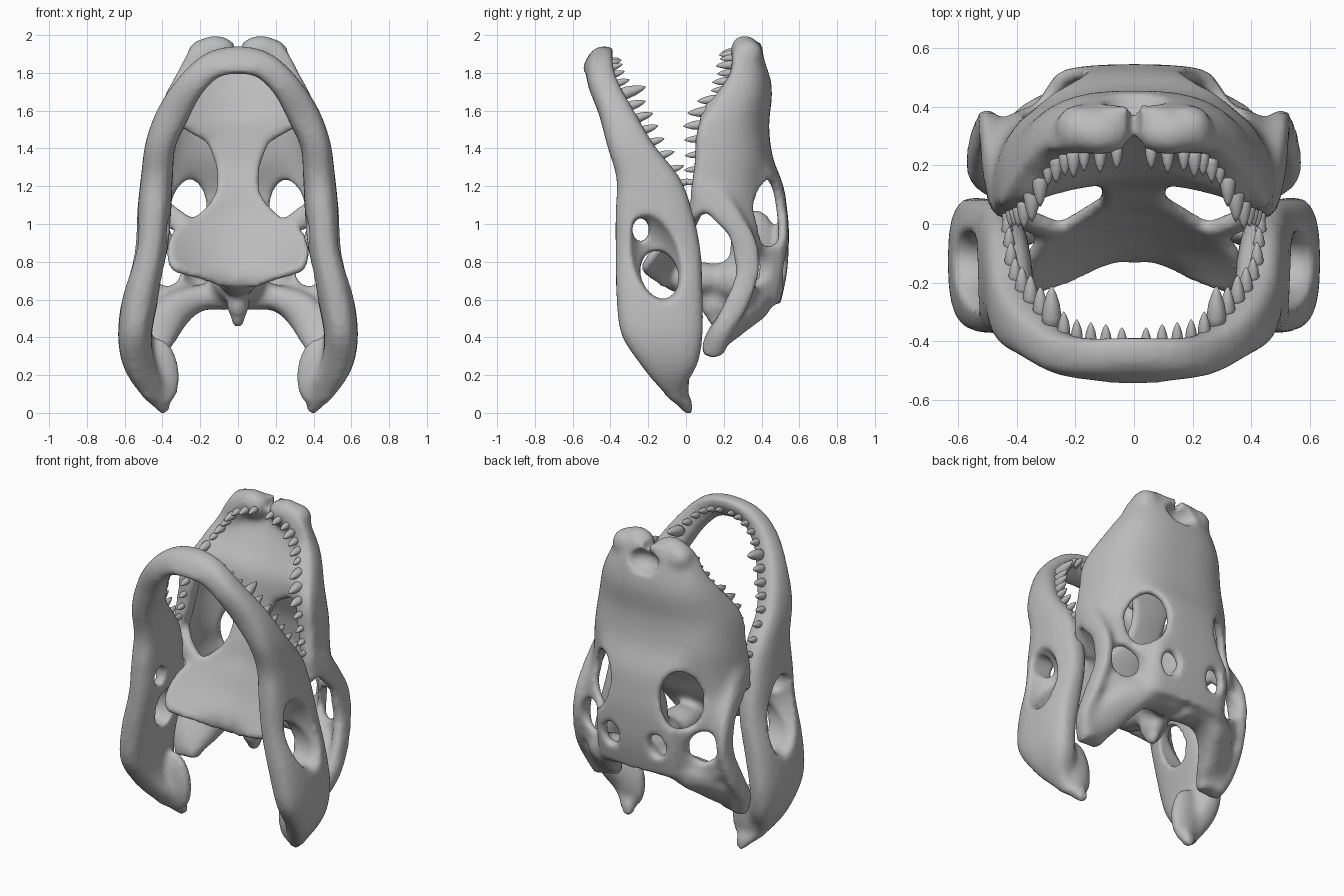
import bpy, bmesh, math
from mathutils import Vector, Matrix

if "Cube" in bpy.data.objects:
    bpy.data.objects.remove(bpy.data.objects["Cube"])

bone = bpy.data.materials.new("bone_grey")
bone.diffuse_color = (0.5, 0.5, 0.5, 1)
bone.use_nodes = True
bone.node_tree.nodes["Principled BSDF"].inputs["Base Color"].default_value = bone.diffuse_color


def spline(pts, n=10):
    """Catmull-Rom interpolation of number tuples."""
    out = []
    for i in range(len(pts) - 1):
        q = [pts[max(0, min(len(pts) - 1, i + k))] for k in (-1, 0, 1, 2)]
        for t in [s / n for s in range(n)]:
            out.append(tuple(0.5 * (2 * b + (c - a) * t + (2 * a - 5 * b + 4 * c - d) * t * t
                       + (3 * b - a - 3 * c + d) * t ** 3) for a, b, c, d in zip(*q)))
    return out + [tuple(pts[-1])]


def loft(bm, rings):
    """Closed tube through rings of points, capped at both ends."""
    vs = [[bm.verts.new(p) for p in r] for r in rings]
    m = len(vs[0])
    for r0, r1 in zip(vs, vs[1:]):
        for j in range(m):
            bm.faces.new((r0[j], r0[(j + 1) % m], r1[(j + 1) % m], r1[j]))
    return vs, [bm.faces.new(vs[0]), bm.faces.new(vs[-1][::-1])]


def power(v, p):
    return math.copysign(abs(v) ** p, v)


def sweep(bm, path, p=0.8, shear=0):
    """Bar along (x, z, half thickness, y front, y back) stations."""
    rings = []
    for i, (x, z, t, y0, y1) in enumerate(path):
        a, b = path[max(i - 1, 0)], path[min(i + 1, len(path) - 1)]
        d = Vector((b[0] - a[0], b[1] - a[1])).normalized()
        ring = []
        for k in range(20):
            ang = math.tau * k / 20
            u = t * power(math.cos(ang), p)
            y = (y0 + y1) / 2 + (y1 - y0) / 2 * power(math.sin(ang), p) - shear * d.x ** 3 * u
            ring.append((x + d.y * u, y, z - d.x * u))
        rings.append(ring)
    loft(bm, rings)


def sheet(bm, rows, thick):
    """Closed plate of even thickness around a grid of points."""
    vec = [[Vector(p) for p in r] for r in rows]
    n, m = len(vec), len(vec[0])
    rings = []
    for i in range(n):
        front, back = [], []
        for j in range(m):
            du = vec[i][min(j + 1, m - 1)] - vec[i][max(j - 1, 0)]
            dv = vec[min(i + 1, n - 1)][j] - vec[max(i - 1, 0)][j]
            off = du.cross(dv).normalized() * thick / 2
            front.append(vec[i][j] + off)
            back.append(vec[i][j] - off)
        rings.append(front + back[::-1])
    vs, caps = loft(bm, rings)
    bmesh.ops.delete(bm, geom=caps, context='FACES_ONLY')
    for r in (vs[0], vs[-1]):
        for j in range(m - 1):
            bm.faces.new((r[j], r[j + 1], r[2 * m - 2 - j], r[2 * m - 1 - j]))


def blob(bm, c, r, tilt=0, axis='X'):
    mat = Matrix.Translation(c) @ Matrix.Rotation(tilt, 4, axis) @ Matrix.Diagonal((*r, 1))
    bmesh.ops.create_uvsphere(bm, u_segments=28, v_segments=18, radius=1, matrix=mat)


def mirror(bm):
    d = bmesh.ops.duplicate(bm, geom=bm.verts[:] + bm.edges[:] + bm.faces[:])
    bmesh.ops.scale(bm, vec=(-1, 1, 1), verts=[v for v in d["geom"] if isinstance(v, bmesh.types.BMVert)])


def finish(bm, name):
    bmesh.ops.recalc_face_normals(bm, faces=bm.faces[:])
    me = bpy.data.meshes.new(name)
    bm.to_mesh(me)
    bm.free()
    me.materials.append(bone)
    me.polygons.foreach_set("use_smooth", [True] * len(me.polygons))
    ob = bpy.data.objects.new(name, me)
    bpy.context.collection.objects.link(ob)
    return ob


def remesh(ob, size, cutter=None, solver='EXACT'):
    """Mesh of the welded object, optionally with a hole cut into it."""
    if cutter:
        cut = ob.modifiers.new("opening", 'BOOLEAN')
        cut.operation, cut.object, cut.solver = 'DIFFERENCE', cutter, solver
    weld = ob.modifiers.new("weld", 'REMESH')
    weld.voxel_size, weld.use_smooth_shade = size, True
    deps = bpy.context.evaluated_depsgraph_get()
    me = bpy.data.meshes.new_from_object(ob.evaluated_get(deps), depsgraph=deps)
    ob.modifiers.clear()
    return me


def fuse(ob, holes):
    """Weld the parts into one bone, cut the openings, soften the edges."""
    ob.data = remesh(ob, 0.0135)
    for c, r, tilt, axis in holes:
        bm = bmesh.new()
        blob(bm, c, r, tilt, axis)
        if c[0]:
            mirror(bm)
        cutter = finish(bm, "opening_cutter")
        for solver in ('EXACT', 'MANIFOLD', 'FLOAT'):
            me = remesh(ob, 0.0135, cutter, solver)
            if len(me.vertices) > 0.7 * len(ob.data.vertices):
                ob.data = me
                break
        bpy.data.objects.remove(cutter)
    soft = ob.modifiers.new("soften", 'SMOOTH')
    soft.factor, soft.iterations = 0.5, 3


# ---- upper skull: sided bars ----
bm = bmesh.new()
tooth_ridge = spline([(.04, 1.93, .05, .25, .34), (.17, 1.89, .05, .24, .33), (.25, 1.79, .05, .23, .31),
                      (.32, 1.67, .05, .16, .26), (.385, 1.5, .05, .06, .17), (.42, 1.3, .045, .04, .15),
                      (.45, 1.15, .035, .02, .14), (.47, 1.06, .02, .05, .12)])
sweep(bm, tooth_ridge)
# cheek bar
sweep(bm, spline([(.465, 1.2, .03, .05, .2), (.485, 1.05, .035, .12, .3), (.495, .9, .035, .25, .38),
                  (.505, .74, .035, .26, .39), (.525, .56, .04, .19, .33), (.51, .43, .06, .12, .25),
                  (.46, .31, .06, .08, .2)]))
# jaw-joint arm
sweep(bm, spline([(.03, .62, .08, .27, .47), (.2, .61, .07, .27, .47), (.34, .54, .1, .2, .42),
                  (.43, .4, .1, .1, .26), (.44, .31, .075, .08, .18)]))
# strut from palate wing to cheek
sweep(bm, spline([(.28, 1.0, .05, -.05, .02), (.38, 1.05, .07, -.02, .06), (.46, 1.12, .07, .04, .13)]))
# snout tip lobes
blob(bm, (.12, .31, 1.915), (.11, .075, .085))
blob(bm, (.18, .325, 1.895), (.09, .085, .085))
mirror(bm)

# roof and cheeks
rows = []
for z, w, ye, ym, h in spline([
        (1.96, .16, .28, .37, 0), (1.9, .24, .25, .39, 0), (1.78, .305, .24, .42, 0), (1.68, .36, .18, .43, 0),
        (1.52, .425, .07, .415, 0), (1.35, .45, .06, .435, 0), (1.2, .465, .05, .44, .05), (1.08, .48, .09, .43, .08),
        (.95, .49, .22, .42, .1), (.75, .5, .26, .41, .1), (.58, .5, .25, .39, .085)], 6):
    p = .75 + .12 * min(1, max(0, (1.3 - z) / .4))
    row = []
    for a in [math.pi * k / 40 for k in range(41)]:
        x = w * power(math.cos(a), p)
        s = min(1, max(0, (.33 - abs(x)) / .1))
        row.append((x, ye + (ym - ye) * abs(math.sin(a)) ** p + h * s * s * (3 - 2 * s), z))
    rows.append(row)
sheet(bm, rows, .05)

# front palate
across = [k / 10 - 1 for k in range(21)]
sheet(bm, [[(w * u, ye + .08 * (1 - u * u), z + drop * min(1, 2 * u * u)) for u in across]
           for z, w, ye, drop in spline([(1.93, .15, .27, 0), (1.8, .26, .25, 0), (1.67, .33, .18, .02),
                                         (1.55, .37, .1, .05), (1.4, .4, .08, .1)], 5)], .05)

# rear palate with flared wings
sheet(bm, [[(w * u, yc + (yw - yc) * u * u, z) for u in across]
           for z, w, yc, yw in spline([(1.44, .17, .16, .15), (1.31, .12, .14, .13), (1.17, .12, .09, .08),
                                       (1.06, .2, .06, .02), (.98, .33, .02, -.06), (.87, .375, -.03, -.16),
                                       (.77, .35, -.09, -.23), (.72, .24, -.1, -.2), (.67, .1, -.09, -.1)], 5)], .05)

# braincase, its supports and the neck knob
blob(bm, (0, .32, .7), (.15, .2, .13))
blob(bm, (0, .36, .86), (.09, .13, .22))
blob(bm, (0, .06, .71), (.11, .2, .09))
blob(bm, (0, .16, .58), (.06, .09, .09))
blob(bm, (0, .16, .5), (.036, .05, .05))

# eye sockets, cheek windows, crown windows, nostril and snout notch
fuse(finish(bm, "upper_skull"), [
    ((.275, .45, 1.06), (.105, .2, .175), -.15, 'Y'), ((.385, .4, .77), (.085, .2, .1), .3, 'Y'),
    ((.16, .55, .77), (.06, .13, .08), 0, 'Y'), ((0, .45, 1.86), (.11, .1, .075), 0, 'Y'),
    ((0, .34, 1.99), (.028, .16, .08), 0, 'Y')])

# ---- lower jaw ----
half = [(.135, 1.84, .072, -.53, -.395), (.25, 1.735, .075, -.515, -.36), (.345, 1.58, .085, -.46, -.27),
        (.41, 1.42, .08, -.42, -.17), (.43, 1.24, .085, -.37, -.03), (.445, 1.05, .09, -.375, .04),
        (.465, .85, .09, -.375, .08), (.515, .62, .095, -.37, .09), (.545, .42, .09, -.345, .09),
        (.525, .27, .085, -.25, .065), (.46, .14, .07, -.135, .0), (.41, .06, .05, -.06, .03),
        (.385, 0, .025, -.01, .04)]
left = [(-x, *rest) for x, *rest in half[::-1]]
jaw_path = spline(left + [(0, 1.868, .074, -.53, -.4)] + half)
bm = bmesh.new()
# rear inner flange
blob(bm, (.41, -.03, .22), (.1, .05, .18), .15, 'Y')
mirror(bm)
sweep(bm, jaw_path, .75, .5)
# side pockets with smaller holes through the inner wall
fuse(finish(bm, "lower_jaw"), [
    ((.66, -.165, .84), (.24, .14, .265), .29, 'X'), ((.46, -.24, .97), (.3, .045, .065), 0, 'X'),
    ((.46, -.14, .73), (.3, .1, .135), .3, 'X')])


# ---- teeth ----
def tooth_row(name, path, sizes, start, side, direction):
    bm = bmesh.new()
    turn = Vector(direction).to_track_quat('Z', 'Y').to_matrix()
    for i, size in enumerate(sizes):
        x, z, t, y0, y1 = path[start + 4 * i]
        base = Vector((x, y0 + .02 if side < 0 else y1 - .02, z - .01))
        length, rad = size + .02, .008 + size * .2
        loft(bm, [[base + turn @ Vector((rad * f * math.cos(math.tau * k / 10),
                                         rad * f * math.sin(math.tau * k / 10), length * h))
                   for k in range(10)] for h, f in ((0, .9), (.3, 1), (.6, .8), (.85, .45), (1, .1))])
    mirror(bm)
    finish(bm, name)


tooth_row("upper_teeth", tooth_ridge,
          (.06, .07, .06, .08, .07, .08, .06, .1, .11, .09, .06, .05, .05, .05), 2, -1, (0, -1, -.08))
tooth_row("lower_teeth", jaw_path[130:],
          (.05, .06, .06, .06, .07, .13, .09, .09, .08, .07, .07, .06, .06), 3, 1, (0, 1, .3))
